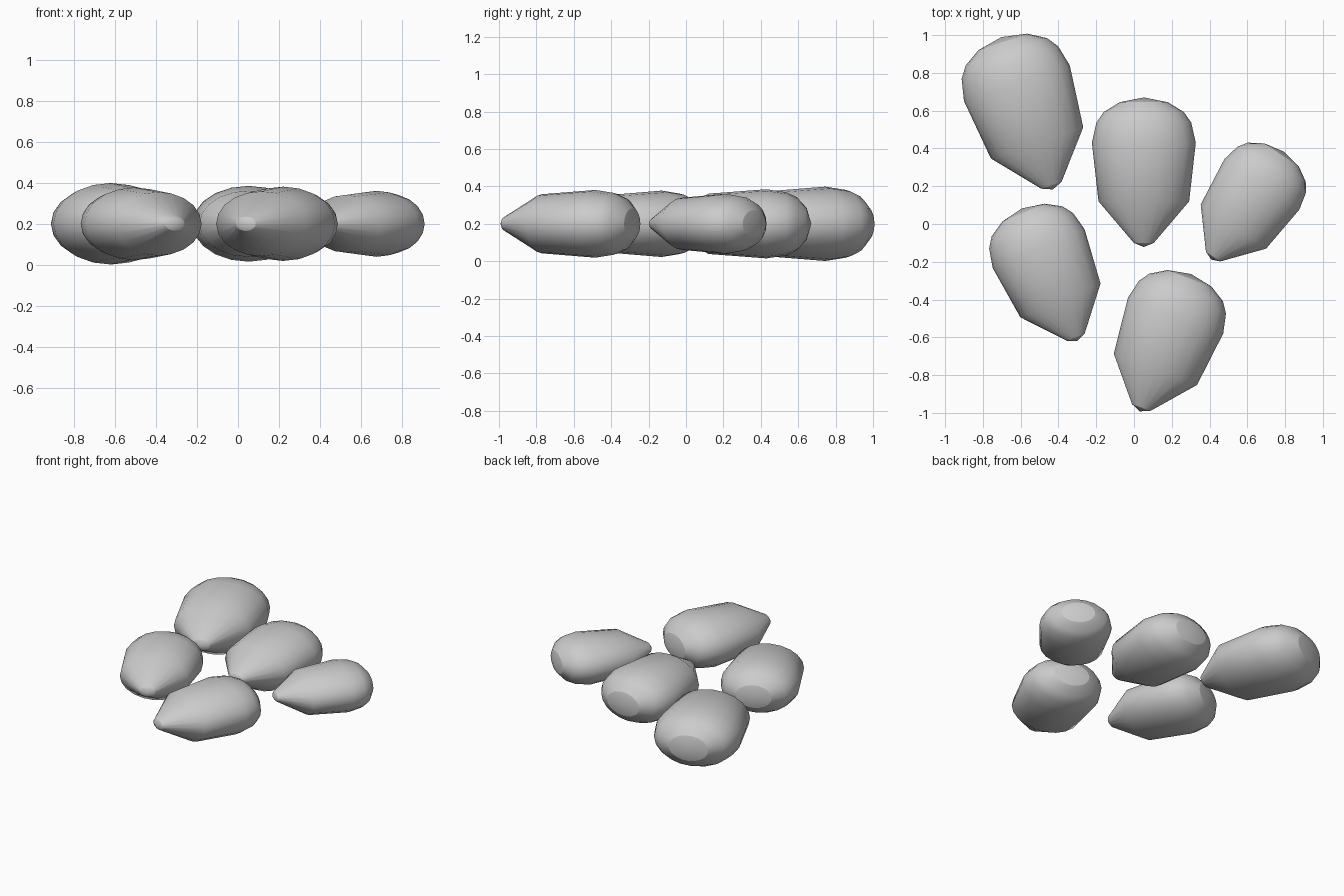
import bpy, bmesh, math

if "Cube" in bpy.data.objects:
    bpy.data.objects.remove(bpy.data.objects["Cube"])

SIDES = 20
FLAT = 0.672          # height / width of the oval section
# (position along axis, half width) from narrow tip to blunt end, origin at widest ring
RINGS = [(-0.53, 0.053), (-0.31, 0.24), (0.0, 0.275),
         (0.107, 0.251), (0.163, 0.212), (0.215, 0.127)]
TIP, BLUNT = -0.552, 0.24


def seed(name, x, y, angle, scale):
    """Flattened teardrop lofted through oval rings, with shallow fan caps."""
    bm = bmesh.new()
    loops = []
    for t, r in RINGS:
        loops.append([bm.verts.new((r * math.cos(2 * math.pi * i / SIDES), t,
                                    r * FLAT * math.sin(2 * math.pi * i / SIDES)))
                      for i in range(SIDES)])
    ends = [bm.verts.new((0, TIP, 0)), bm.verts.new((0, BLUNT, 0))]
    for i in range(SIDES):
        j = (i + 1) % SIDES
        for a, b in zip(loops, loops[1:]):
            bm.faces.new((a[i], a[j], b[j], b[i]))
        bm.faces.new((ends[0], loops[0][j], loops[0][i]))
        bm.faces.new((ends[1], loops[-1][i], loops[-1][j]))
    bmesh.ops.recalc_face_normals(bm, faces=bm.faces)
    for f in bm.faces:
        f.smooth = True
    # crisp rim around both end caps
    for loop in (loops[0], loops[-1]):
        for i in range(SIDES):
            bm.edges.get((loop[i], loop[(i + 1) % SIDES])).smooth = False
    me = bpy.data.meshes.new(name)
    bm.to_mesh(me)
    bm.free()
    ob = bpy.data.objects.new(name, me)
    ob.location = (x, y, 0.2)
    ob.rotation_euler.z = math.radians(angle)
    ob.scale = (scale,) * 3
    bpy.context.collection.objects.link(ob)


# The five scattered seeds
seed("seed_centre", 0.052, 0.43, 0, 1.0)
seed("seed_back_left", -0.62, 0.745, 18.7, 1.075)
seed("seed_right", 0.677, 0.21, -34, 0.87)
seed("seed_front_left", -0.505, -0.13, 22.8, 0.96)
seed("seed_front_right", 0.22, -0.485, -20.5, 0.98)
